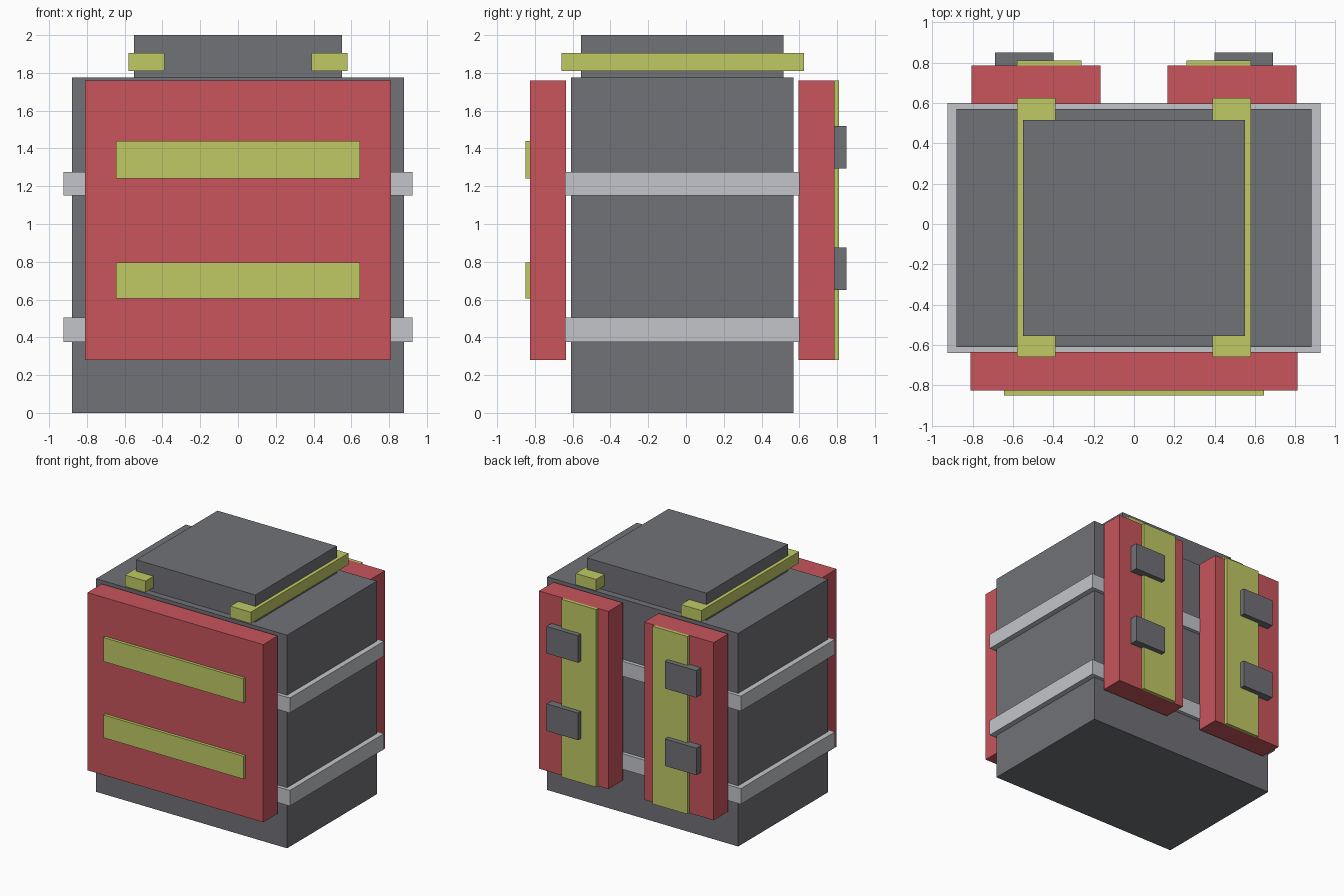
import bpy
import bmesh
from mathutils import Vector

cube = bpy.data.objects.get("Cube")
if cube:
    bpy.data.objects.remove(cube, do_unlink=True)


def material(name, rgb):
    mat = bpy.data.materials.new(name)
    mat.use_nodes = True
    colour = (*rgb, 1)
    mat.diffuse_color = colour
    mat.node_tree.nodes["Principled BSDF"].inputs["Base Color"].default_value = colour
    return mat


grey = material("dark grey", (0.165, 0.168, 0.184))
red = material("red", (0.578, 0.091, 0.107))
yellow = material("yellow green", (0.527, 0.591, 0.127))
silver = material("light grey", (0.552, 0.558, 0.584))


def box(name, mat, x, y, z):
    """Box spanning the given (low, high) ranges."""
    bm = bmesh.new()
    bmesh.ops.create_cube(bm, size=1)
    low, high = map(Vector, zip(x, y, z))
    size, centre = high - low, (low + high) / 2
    for v in bm.verts:
        v.co = v.co * size + centre
    mesh = bpy.data.meshes.new(name)
    bm.to_mesh(mesh)
    bm.free()
    mesh.materials.append(mat)
    obj = bpy.data.objects.new(name, mesh)
    bpy.context.collection.objects.link(obj)
    return obj


def pair(name, mat, x, y, z):
    """Matching boxes on the left (+x) and right (-x)."""
    box("left_" + name, mat, x, y, z)
    box("right_" + name, mat, (-x[1], -x[0]), y, z)


# Main body and raised top
box("body", grey, (-0.88, 0.88), (-0.61, 0.57), (0, 1.775))
box("top_block", grey, (-0.55, 0.55), (-0.555, 0.515), (1.775, 2))

# Rails running front to back beside the top block
pair("top_rail", yellow, (0.39, 0.58), (-0.66, 0.625), (1.81, 1.905))

# Bands wrapped round the body
for level, z in (("lower", (0.375, 0.505)), ("upper", (1.15, 1.275))):
    box(level + "_band", silver, (-0.925, 0.925), (-0.64, 0.6), z)

# Front panel with two horizontal stripes
panel_z = (0.28, 1.76)
box("front_panel", red, (-0.81, 0.81), (-0.825, -0.635), panel_z)
for level, z in (("lower", (0.605, 0.795)), ("upper", (1.24, 1.44))):
    box(level + "_front_stripe", yellow, (-0.645, 0.645), (-0.85, -0.825), z)

# Back straps with vertical stripes and buckles
pair("back_strap", red, (0.165, 0.805), (0.595, 0.785), panel_z)
pair("back_stripe", yellow, (0.26, 0.58), (0.785, 0.81), panel_z)
for level, z in (("lower", (0.65, 0.875)), ("upper", (1.295, 1.52))):
    pair(level + "_buckle", grey, (0.40, 0.69), (0.785, 0.85), z)
